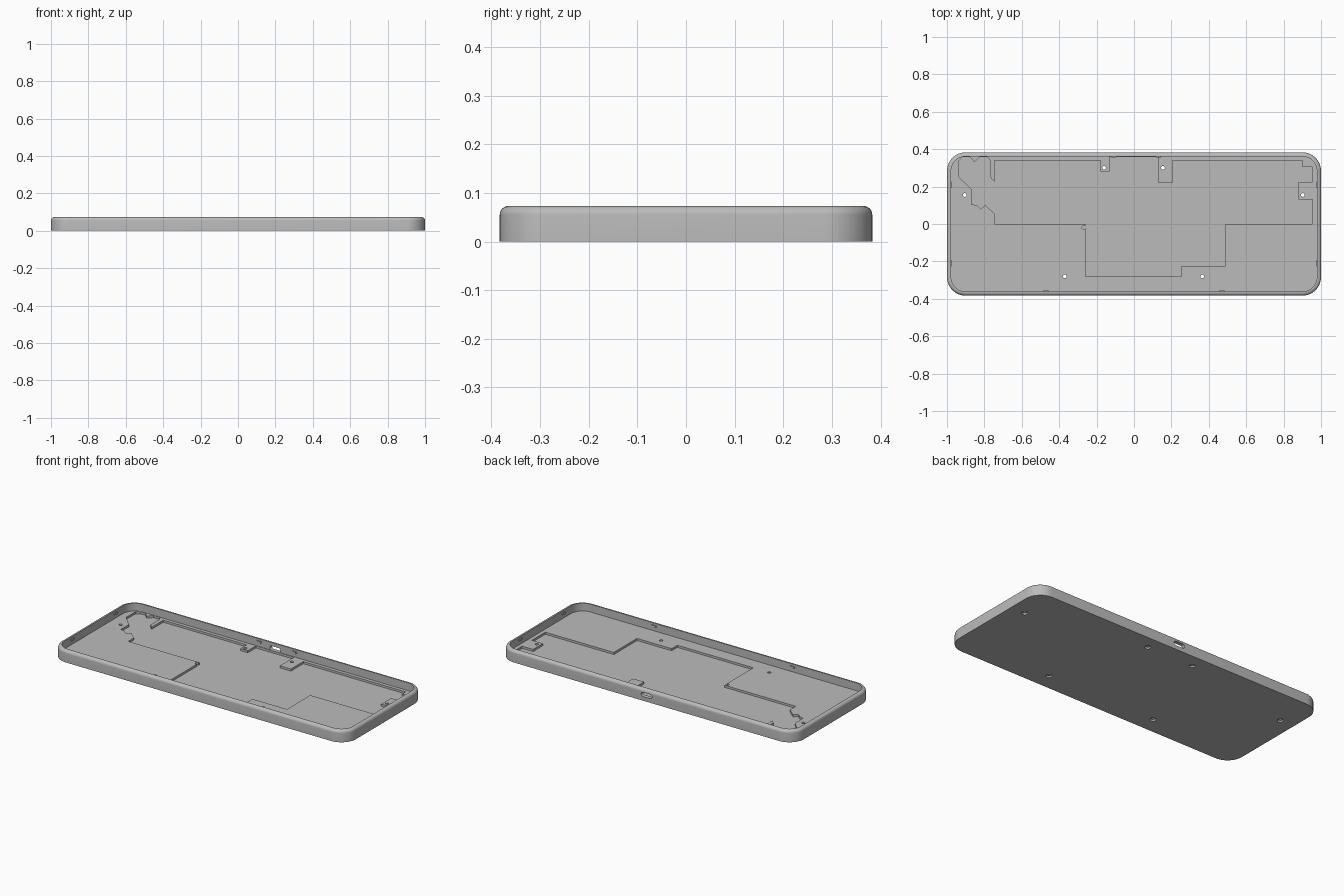
import bpy, bmesh, math

if "Cube" in bpy.data.objects:
    bpy.data.objects.remove(bpy.data.objects["Cube"], do_unlink=True)

HALF_X, HALF_Y, HEIGHT = 1.0, 0.383, 0.073
CORNER, FILLET, WALL = 0.1, 0.018, 0.022
FLOOR_Z, POCKET_Z = 0.025, 0.012

grey = bpy.data.materials.new("case grey")
grey.use_nodes = True
grey.diffuse_color = (0.5, 0.5, 0.5, 1)
grey.node_tree.nodes["Principled BSDF"].inputs["Base Color"].default_value = (0.5, 0.5, 0.5, 1)


def make_object(name, bm):
    bmesh.ops.recalc_face_normals(bm, faces=bm.faces)
    mesh = bpy.data.meshes.new(name)
    bm.to_mesh(mesh)
    bm.free()
    mesh.materials.append(grey)
    obj = bpy.data.objects.new(name, mesh)
    bpy.context.collection.objects.link(obj)
    return obj


def rounded_ring(bm, inset, z, steps=12):
    """Rounded rectangle of vertices, inset from the outer wall."""
    radius = CORNER - inset
    ring = []
    for corner, (sx, sy) in enumerate([(1, 1), (-1, 1), (-1, -1), (1, -1)]):
        for i in range(steps + 1):
            a = (corner + i / steps) * math.pi / 2
            ring.append(bm.verts.new((sx * (HALF_X - CORNER) + radius * math.cos(a),
                                      sy * (HALF_Y - CORNER) + radius * math.sin(a), z)))
    return ring


def prism(name, outline, z0, z1):
    bm = bmesh.new()
    face = bm.faces.new([bm.verts.new((x, y, z0)) for x, y in outline])
    top = bmesh.ops.extrude_face_region(bm, geom=[face])["geom"]
    for v in top:
        if isinstance(v, bmesh.types.BMVert):
            v.co.z = z1
    return make_object(name, bm)


def disc(x, y, r, n=24):
    return [(x + r * math.cos(i * math.tau / n), y + r * math.sin(i * math.tau / n))
            for i in range(n)]


def combine(target, tool, operation):
    mod = target.modifiers.new("cut", 'BOOLEAN')
    mod.operation, mod.solver, mod.object = operation, 'EXACT', tool
    bpy.context.view_layer.objects.active = target
    bpy.ops.object.modifier_apply(modifier=mod.name)
    bpy.data.objects.remove(tool, do_unlink=True)


# Tray: outer wall, rounded rim, inner wall and floor
profile = [(0, 0)]
for i in range(7):
    a = i / 6 * math.pi / 2
    profile.append((FILLET * (1 - math.cos(a)), HEIGHT - FILLET * (1 - math.sin(a))))
profile += [(WALL, HEIGHT), (WALL, FLOOR_Z)]
bm = bmesh.new()
rings = [rounded_ring(bm, d, z) for d, z in profile]
for low, high in zip(rings, rings[1:]):
    for i in range(len(low)):
        j = (i + 1) % len(low)
        bm.faces.new((low[i], low[j], high[j], high[i]))
bm.faces.new(rings[0])
bm.faces.new(rings[-1])
case = make_object("case_tray", bm)

# Circuit board pocket, with screw tabs left standing
pocket = [(-0.745, 0), (-0.26, 0), (-0.26, -0.28), (0.255, -0.28), (0.255, -0.225),
          (0.49, -0.225), (0.49, 0), (0.955, 0), (0.955, 0.13), (0.88, 0.13),
          (0.88, 0.225), (0.955, 0.225), (0.955, 0.305), (0.9, 0.305), (0.9, 0.34),
          (0.205, 0.34), (0.205, 0.22), (0.13, 0.22), (0.13, 0.358), (-0.13, 0.358),
          (-0.13, 0.28), (-0.18, 0.28), (-0.18, 0.34), (-0.745, 0.34), (-0.745, 0.225),
          (-0.768, 0.25), (-0.768, 0.34), (-0.785, 0.358), (-0.825, 0.358), (-0.852, 0.33),
          (-0.878, 0.358), (-0.915, 0.358), (-0.935, 0.34), (-0.935, 0.25), (-0.868, 0.185),
          (-0.868, 0.105), (-0.84, 0.1), (-0.82, 0.08), (-0.795, 0.1), (-0.745, 0.055)]
combine(case, prism("pocket_cutter", pocket, POCKET_Z, 0.05), 'DIFFERENCE')
combine(case, prism("relief_cutter", disc(-0.268, -0.018, 0.01), POCKET_Z, 0.05), 'DIFFERENCE')

# Screw holes with wide heads underneath
for x, y in [(-0.905, 0.155), (0.903, 0.155), (-0.16, 0.3), (0.155, 0.3),
             (-0.37, -0.28), (0.365, -0.28)]:
    combine(case, prism("hole_cutter", disc(x, y, 0.01), -0.01, 0.05), 'DIFFERENCE')
    combine(case, prism("head_cutter", disc(x, y, 0.017), -0.01, 0.01), 'DIFFERENCE')

# Rounded cable port through the back wall
bm = bmesh.new()
outline = []
for side in (1, -1):
    for i in range(9):
        a = side * math.pi / 2 - math.pi / 2 + (i / 8 - 0.5) * math.pi
        outline.append((side * 0.024 + 0.013 * math.cos(a), 0.038 + 0.013 * math.sin(a)))
face = bm.faces.new([bm.verts.new((x, 0.35, z)) for x, z in outline])
far = bmesh.ops.extrude_face_region(bm, geom=[face])["geom"]
bmesh.ops.translate(bm, vec=(0, 0.06, 0), verts=[v for v in far if isinstance(v, bmesh.types.BMVert)])
combine(case, make_object("port_cutter", bm), 'DIFFERENCE')

# Small snap catches on the inner walls
inner_x, inner_y = HALF_X - WALL, HALF_Y - WALL
catches = [(-0.11, 1), (0.13, 1), (-0.47, -1), (0.47, -1)]
taper = [(-0.02, -0.004), (0.02, -0.004), (0.012, 0.006), (-0.012, 0.006)]
for x, s in catches:
    combine(case, prism("catch", [(x + u, s * (inner_y - v)) for u, v in taper],
                        0.05, 0.06), 'UNION')
for sx in (-1, 1):
    for y in (-0.21, 0.21):
        combine(case, prism("catch", [(sx * (inner_x - v), y + u) for u, v in taper],
                            0.05, 0.06), 'UNION')

# Smooth rounded walls, sharp edges kept
bpy.ops.object.select_all(action='DESELECT')
case.select_set(True)
bpy.context.view_layer.objects.active = case
bpy.ops.object.shade_smooth_by_angle(angle=math.radians(30))
